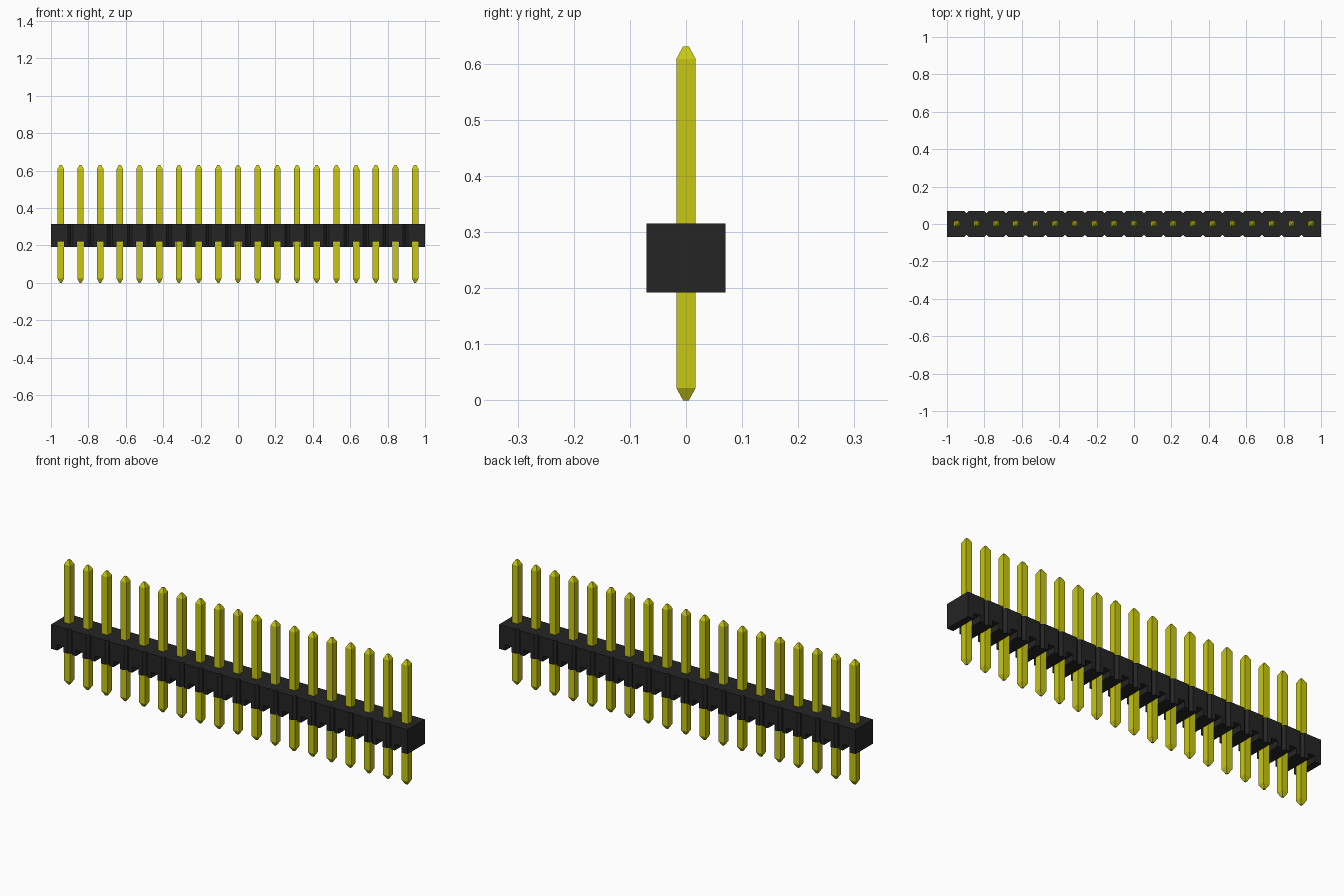
import bpy
import bmesh

cube = bpy.data.objects.get("Cube")
if cube:
    bpy.data.objects.remove(cube, do_unlink=True)

COUNT = 19
PITCH = 2 / COUNT
HALF_DEPTH = 0.07
BOTTOM, TOP = 0.192, 0.315
CHANNEL_TOP = 0.222
PIN = 0.017            # half width of a pin
TIP = 0.005            # half width of a pin tip
PIN_TOP, TAPER = 0.631, 0.022
NOTCH_W, NOTCH_D = 0.013, 0.012


def material(name, rgb, rough):
    m = bpy.data.materials.new(name)
    m.use_nodes = True
    m.diffuse_color = (*rgb, 1)
    shader = m.node_tree.nodes["Principled BSDF"]
    shader.inputs["Base Color"].default_value = (*rgb, 1)
    shader.inputs["Roughness"].default_value = rough
    return m


def mesh_from(bm, name, mat=None):
    bmesh.ops.recalc_face_normals(bm, faces=bm.faces)
    me = bpy.data.meshes.new(name)
    bm.to_mesh(me)
    bm.free()
    if mat:
        me.materials.append(mat)
    return me


def add_object(name, me, x=0):
    ob = bpy.data.objects.new(name, me)
    ob.location.x = x
    bpy.context.collection.objects.link(ob)
    return ob


def loft(bm, rings):
    """Skin a stack of equal-length rings and cap both ends."""
    loops = [[bm.verts.new(p) for p in ring] for ring in rings]
    n = len(loops[0])
    for a, b in zip(loops, loops[1:]):
        for i in range(n):
            j = (i + 1) % n
            bm.faces.new((a[i], a[j], b[j], b[i]))
    bm.faces.new(loops[0][::-1])
    bm.faces.new(loops[-1])


def square(h, z, half_y=None):
    d = half_y or h
    return [(-h, -d, z), (h, -d, z), (h, d, z), (-h, d, z)]


black = material("black plastic", (0.018, 0.018, 0.018), 0.6)
gold = material("yellow metal", (0.58, 0.58, 0.006), 0.4)

# Housing: long bar with V notches between the segments
front = [(-1, -HALF_DEPTH)]
for i in range(1, COUNT):
    x = -1 + i * PITCH
    front += [(x - NOTCH_W, -HALF_DEPTH), (x, -HALF_DEPTH + NOTCH_D),
              (x + NOTCH_W, -HALF_DEPTH)]
front.append((1, -HALF_DEPTH))
outline = front + [(x, -y) for x, y in reversed(front)]
bm = bmesh.new()
loft(bm, [[(x, y, z) for x, y in outline] for z in (BOTTOM, TOP)])
housing = add_object("housing", mesh_from(bm, "housing", black))

# Channels across the underside, one at each pin
centres = [-1 + (i + 0.5) * PITCH for i in range(COUNT)]
bm = bmesh.new()
for cx in centres:
    loft(bm, [[(x + cx, y, z) for x, y, z in square(PIN + 0.001, h, 0.2)]
              for h in (0.1, CHANNEL_TOP)])
cutter = add_object("channel_cutter", mesh_from(bm, "channel_cutter"))
cut = housing.modifiers.new("channels", "BOOLEAN")
cut.operation = "DIFFERENCE"
cut.solver = "EXACT"
cut.object = cutter
bpy.context.view_layer.update()
cut_mesh = bpy.data.meshes.new_from_object(
    housing.evaluated_get(bpy.context.evaluated_depsgraph_get()))
housing.modifiers.clear()
housing.data = cut_mesh
cut_mesh.materials.clear()
cut_mesh.materials.append(black)
for face in cut_mesh.polygons:
    face.material_index = 0
bpy.data.objects.remove(cutter, do_unlink=True)

# Pins: square posts tapered at both ends, sharing one mesh
bm = bmesh.new()
loft(bm, [square(TIP, 0), square(PIN, TAPER),
          square(PIN, PIN_TOP - TAPER), square(TIP, PIN_TOP)])
pin_mesh = mesh_from(bm, "pin", gold)
for i, cx in enumerate(centres):
    add_object(f"pin_{i + 1}", pin_mesh, cx)
